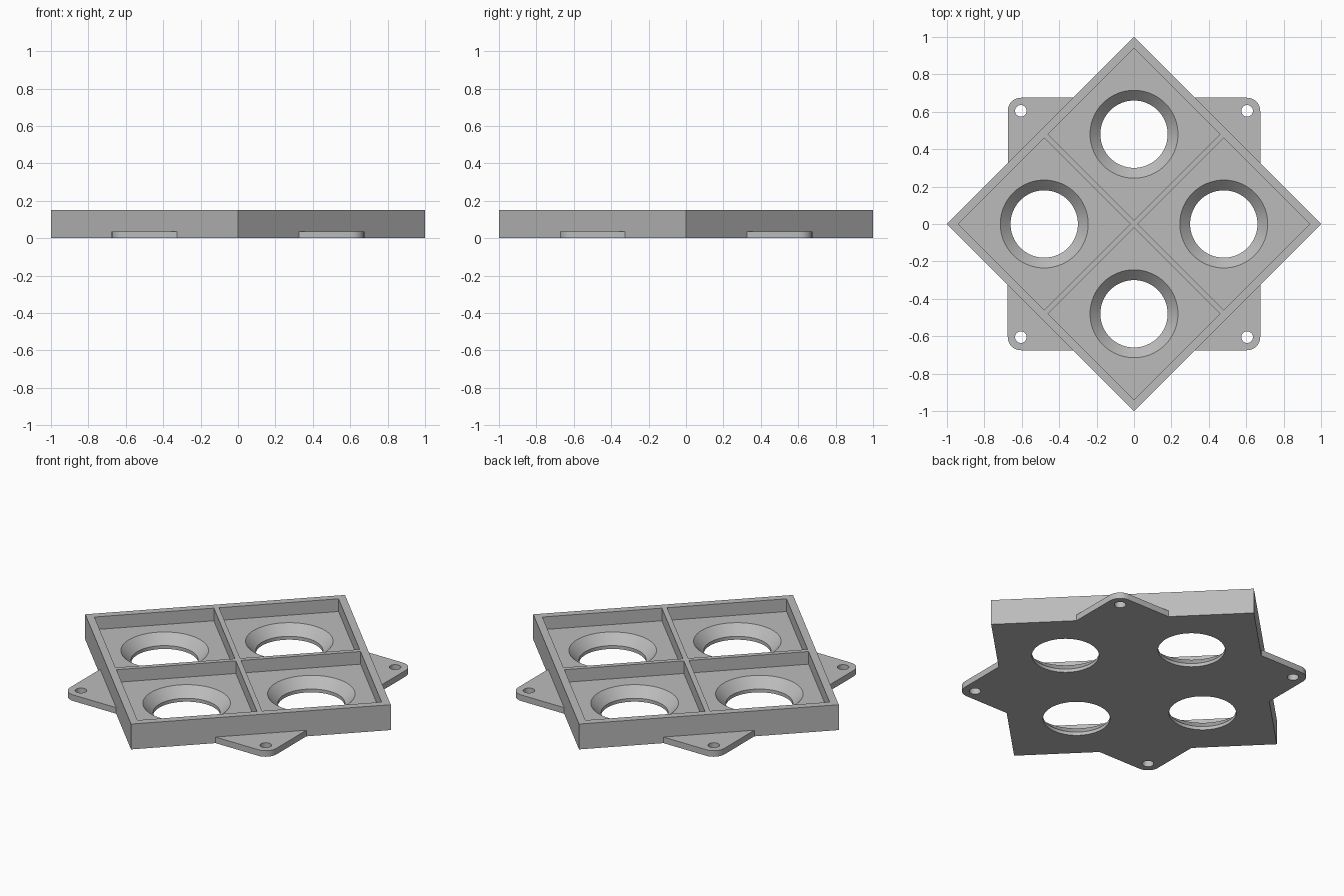
import bpy, bmesh
from math import cos, sin, pi, radians
from mathutils import Matrix, Vector

cube = bpy.data.objects.get("Cube")
if cube:
    bpy.data.objects.remove(cube, do_unlink=True)

HEIGHT, FLOOR, FLANGE = 0.15, 0.075, 0.036
DIRS = [(1, 0), (0, 1), (-1, 0), (0, -1)]

grey = bpy.data.materials.new("plain grey")
grey.use_nodes = True
grey.diffuse_color = (0.5, 0.5, 0.5, 1)
grey.node_tree.nodes["Principled BSDF"].inputs["Base Color"].default_value = (0.5, 0.5, 0.5, 1)


def ring(radius, z, sides, cx=0, cy=0):
    return [Vector((cx + radius * cos(2 * pi * i / sides),
                    cy + radius * sin(2 * pi * i / sides), z)) for i in range(sides)]


def loft(name, rings):
    """Closed solid through a stack of matching rings, bottom to top."""
    bm = bmesh.new()
    loops = [[bm.verts.new(p) for p in r] for r in rings]
    bm.faces.new(loops[0][::-1])
    bm.faces.new(loops[-1])
    n = len(loops[0])
    for lo, hi in zip(loops, loops[1:]):
        for i in range(n):
            j = (i + 1) % n
            bm.faces.new((lo[i], lo[j], hi[j], hi[i]))
    mesh = bpy.data.meshes.new(name)
    bm.to_mesh(mesh)
    bm.free()
    mesh.materials.append(grey)
    obj = bpy.data.objects.new(name, mesh)
    bpy.context.collection.objects.link(obj)
    return obj


def combine(target, other, operation):
    mod = target.modifiers.new("combine", 'BOOLEAN')
    mod.operation, mod.solver, mod.object = operation, 'EXACT', other
    bpy.context.view_layer.objects.active = target
    bpy.ops.object.modifier_apply(modifier=mod.name)
    bpy.data.objects.remove(other, do_unlink=True)


# Diamond-shaped tray block
tray = loft("mounting_tray", [ring(1, 0, 4), ring(1, HEIGHT, 4)])

# Rounded square flange under the tray
half, radius, steps = 0.675, 0.07, 8
outline = []
for k in range(4):
    turn = Matrix.Rotation(k * pi / 2, 3, 'Z')
    for s in range(steps + 1):
        a = s / steps * pi / 2
        outline.append(turn @ Vector((half - radius + radius * cos(a),
                                      half - radius + radius * sin(a), 0)))
flange = loft("flange", [outline, [p + Vector((0, 0, FLANGE)) for p in outline]])
combine(tray, flange, 'UNION')

# Four square pockets, each with a funnel-shaped hole through its floor
for dx, dy in DIRS:
    cx, cy = dx * 0.48, dy * 0.48
    pocket = loft("pocket_cutter", [ring(0.46, z, 4, cx, cy) for z in (FLOOR, 0.3)])
    combine(tray, pocket, 'DIFFERENCE')
    profile = [(0.18, -0.1), (0.18, 0.02), (0.235, FLOOR), (0.235, 0.11)]
    funnel = loft("funnel_cutter", [ring(r, z, 64, cx, cy) for r, z in profile])
    combine(tray, funnel, 'DIFFERENCE')

# Screw holes in the flange corners
for sx in (-1, 1):
    for sy in (-1, 1):
        hole = loft("screw_cutter", [ring(0.031, z, 32, sx * 0.605, sy * 0.605)
                                     for z in (-0.1, 0.1)])
        combine(tray, hole, 'DIFFERENCE')

bpy.ops.object.select_all(action='DESELECT')
tray.select_set(True)
bpy.context.view_layer.objects.active = tray
bpy.ops.object.shade_smooth_by_angle(angle=radians(30))
